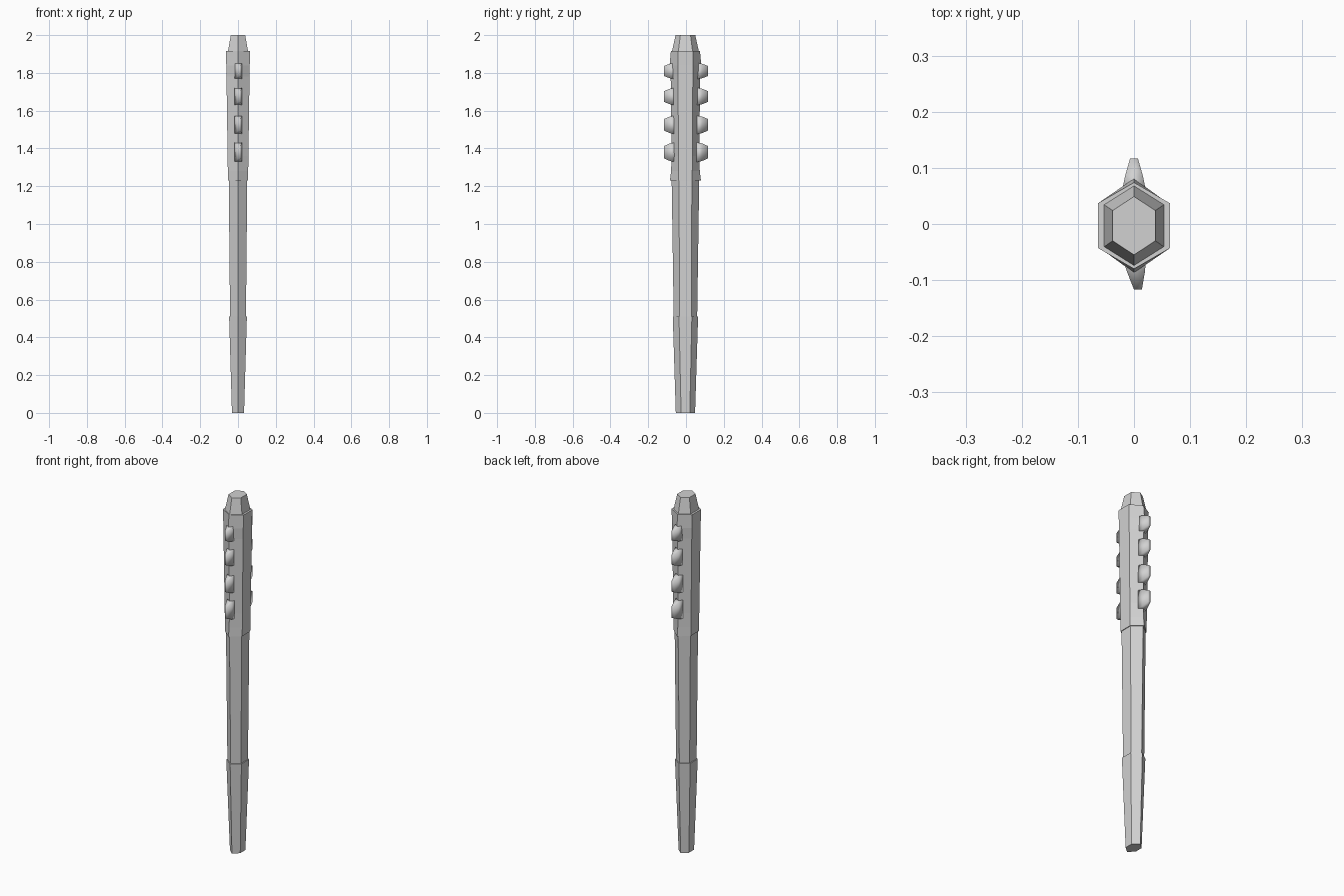
import bpy
import bmesh

cube = bpy.data.objects.get("Cube")
if cube:
    bpy.data.objects.remove(cube, do_unlink=True)

grey = bpy.data.materials.new("light_grey")
grey.use_nodes = True
colour = (0.64, 0.64, 0.64, 1)
grey.diffuse_color = colour
grey.node_tree.nodes["Principled BSDF"].inputs["Base Color"].default_value = colour

CENTRE_Y = -0.003


def loft(name, rings):
    """Join equal-sided rings of points into a closed solid."""
    bm = bmesh.new()
    loops = [[bm.verts.new(p) for p in ring] for ring in rings]
    n = len(loops[0])
    for low, high in zip(loops, loops[1:]):
        for i in range(n):
            j = (i + 1) % n
            bm.faces.new((low[i], low[j], high[j], high[i]))
    bm.faces.new(loops[0][::-1])
    bm.faces.new(loops[-1])
    bmesh.ops.recalc_face_normals(bm, faces=bm.faces)
    mesh = bpy.data.meshes.new(name)
    bm.to_mesh(mesh)
    bm.free()
    mesh.materials.append(grey)
    obj = bpy.data.objects.new(name, mesh)
    bpy.context.collection.objects.link(obj)
    return obj


def hexagon(z, half_width, ridge, corner):
    """Six-sided section with ridges at front and back."""
    pts = [(0, -ridge), (half_width, -corner), (half_width, corner),
           (0, ridge), (-half_width, corner), (-half_width, -corner)]
    return [(x, y + CENTRE_Y, z) for x, y in pts]


def hex_part(name, sections):
    return loft(name, [hexagon(*s) for s in sections])


# Staff: tapered foot, long shaft, flared head and tip
hex_part("foot", [(0, 0.032, 0.051, 0.023), (0.51, 0.047, 0.067, 0.034)])
hex_part("shaft", [(0.5, 0.042, 0.062, 0.031), (1.24, 0.049, 0.073, 0.034)])
hex_part("head", [(1.23, 0.053, 0.082, 0.036), (1.28, 0.054, 0.076, 0.036),
                  (1.36, 0.055, 0.073, 0.037), (1.78, 0.061, 0.078, 0.039),
                  (1.84, 0.062, 0.084, 0.039), (1.915, 0.064, 0.077, 0.04)])
hex_part("tip", [(1.91, 0.054, 0.072, 0.038), (2.0, 0.038, 0.052, 0.027)])


def stud(name, z, half_height, side):
    """Tapered tooth sticking out of a ridge."""
    lean = 0.007 if side < 0 else 0
    rings = []
    for y, half_x, half_z, dx in ((0.055, 0.022, 1, 0), (0.085, 0.016, 0.9, lean / 2),
                                  (0.117, 0.007, 0.62, lean)):
        h = half_height * half_z
        rings.append([(dx + sx * half_x, side * y, z + sz * h)
                      for sx, sz in ((-1, -1), (1, -1), (1, 1), (-1, 1))])
    obj = loft(name, rings)
    for p in obj.data.polygons:
        p.use_smooth = True


# Four teeth along the front and back ridges
for i, z in enumerate((1.81, 1.675, 1.525, 1.38)):
    for label, side in (("front", -1), ("back", 1)):
        stud(f"{label}_stud_{i + 1}", z, 0.043 + 0.003 * i, side)
